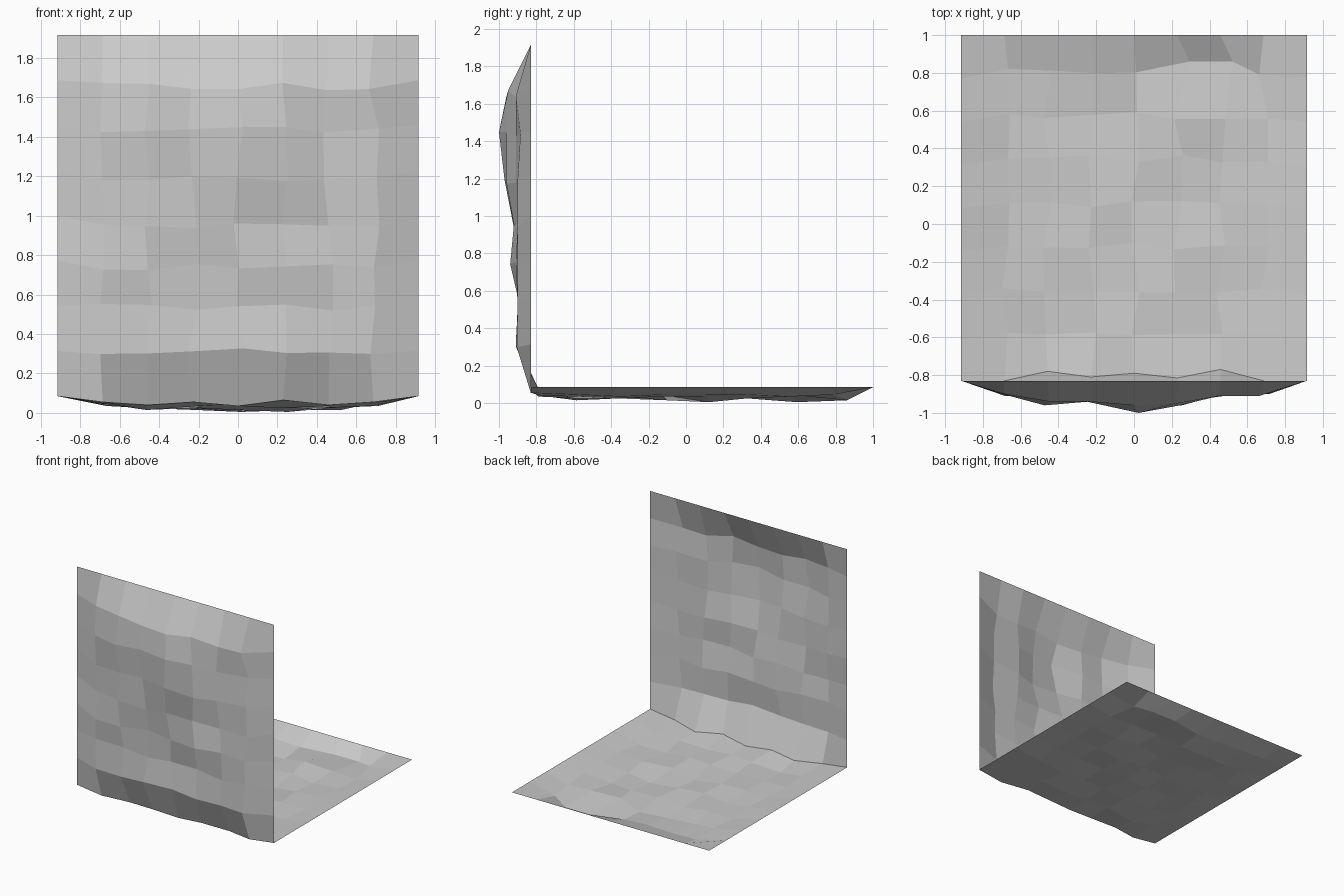
import bpy, random

if "Cube" in bpy.data.objects:
    bpy.data.objects.remove(bpy.data.objects["Cube"])

random.seed(4)
N = 8
HALF = 0.915
FOLD_Y, FOLD_Z = -0.83, 0.085

# how far each inner grid point bulges from its flat sheet, in hundredths
WALL_BULGE = [
    [6, 7, 7, 8, 8, 7, 7.5],
    [6, 6, 6, 5, 6.5, 7, 7],
    [8, 8, 6, 7, 11, 8, 7],
    [6, 9, 9, 9, 9, 7, 7],
    [7, 9, 10, 14, 13, 8, 7],
    [7, 13, 11, 17, 13, 8, 5.5],
    [7, 11, 11, 13, 12, 8, 8],
]
FLOOR_SAG = [
    [4, 7, 5, 4, 6, 5, 4],
    [4, 5, 6, 5, 4, 6, 5],
    [5, 4, 5, 7, 4, 5, 4],
    [4, 6, 5, 5, 8, 5, 4],
    [5, 4, 6, 6, 5, 6, 4],
    [4, 6, 7, 8, 3, 4, 5],
    [4, 5, 5, 6, 7, 7, 4],
]
WALL_ROWS = [0.315, 0.535, 0.74, 0.955, 1.19, 1.43, 1.655]
FLOOR_ROWS = [-0.57, -0.36, -0.115, 0.105, 0.345, 0.575, 0.81]


def column(i):
    return -HALF + 2 * HALF * i / N


# wavy crease shared by both sheets: inward and downward shift
SHIFT_Y = [0, 0.0, 0.05, 0.02, 0.04, 0.015, 0.06, 0.0, 0]
SHIFT_Z = [0, 0.03, 0.045, 0.03, 0.05, 0.02, 0.045, 0.03, 0]
CREASE = [(column(i), FOLD_Y + SHIFT_Y[i], FOLD_Z - SHIFT_Z[i])
          for i in range(N + 1)]


def sheet(name, rows, last, bulge, place):
    """Grid sheet with pinned outer edges, starting at the crease."""
    start = FOLD_Z if name == "wall" else FOLD_Y
    verts = list(CREASE)
    for r in range(1, N + 1):
        for c in range(N + 1):
            x, depth = column(c), 0
            along = last if r == N else start + (last - start) * r / N
            if r < N and 0 < c < N:
                x += random.uniform(-0.025, 0.03)
                along = rows[r - 1] + random.uniform(-0.02, 0.02)
                depth = bulge[r - 1][c - 1] / 100
                if name == "floor" and r == 7 and c in (5, 6):
                    x, along = column(c) + 0.065, 0.86
            verts.append(place(x, along, depth))
    w = N + 1
    faces = [(r * w + c, r * w + c + 1, (r + 1) * w + c + 1, (r + 1) * w + c)
             for r in range(N) for c in range(N)]
    mesh = bpy.data.meshes.new(name)
    mesh.from_pydata(verts, [], faces)
    mesh.update()
    obj = bpy.data.objects.new(name, mesh)
    bpy.context.collection.objects.link(obj)
    return obj


# upright sheet bulging forward
sheet("wall", WALL_ROWS, 1.915, WALL_BULGE,
      lambda x, a, d: (x, FOLD_Y - d, a))
# flat sheet sagging downward
sheet("floor", FLOOR_ROWS, 1.0, FLOOR_SAG,
      lambda x, a, d: (x, a, FOLD_Z - d))
